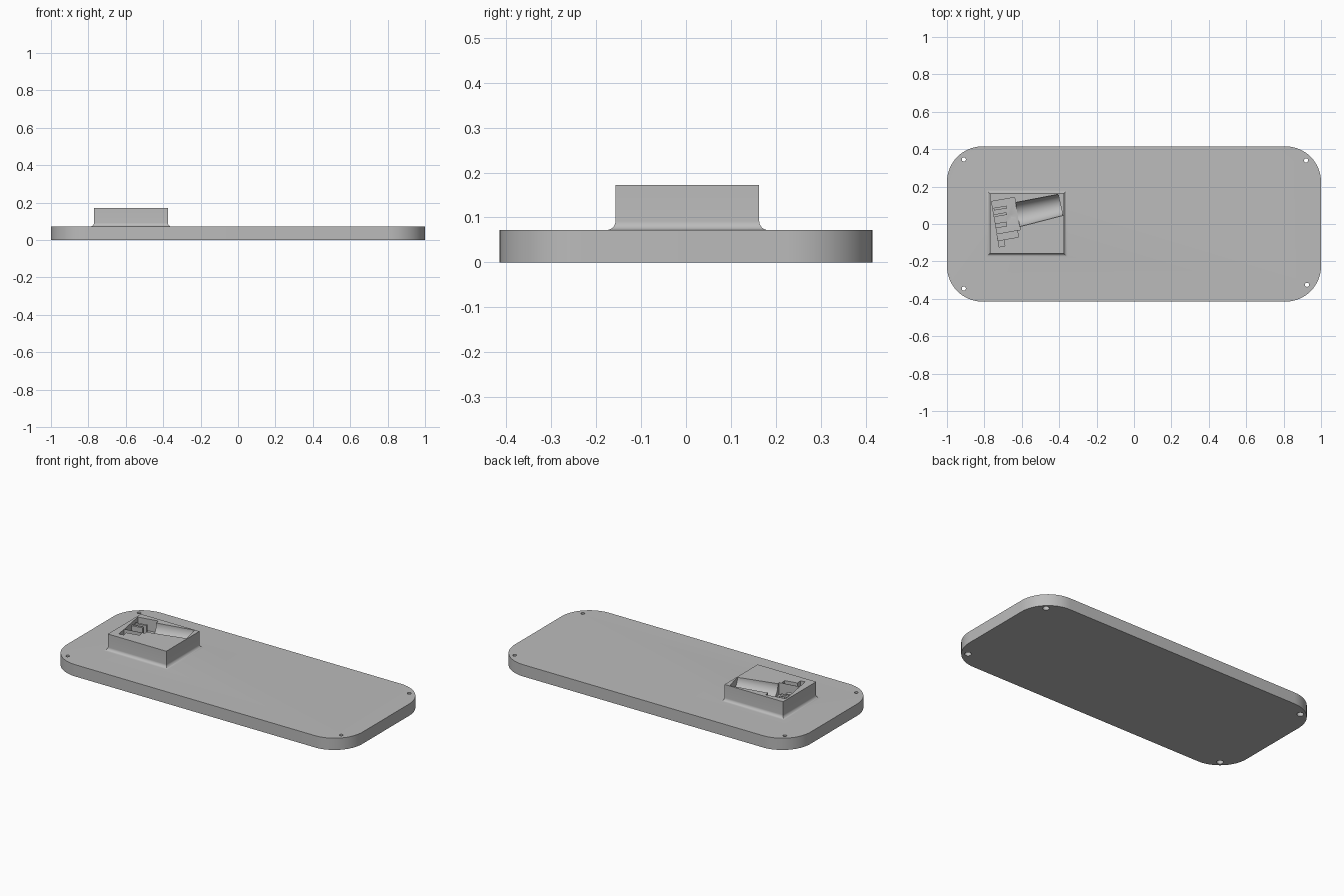
import bpy, bmesh, math
from mathutils import Matrix, Vector

if "Cube" in bpy.data.objects:
    bpy.data.objects.remove(bpy.data.objects["Cube"], do_unlink=True)

PLATE_TOP, BLOCK_TOP = 0.072, 0.172
TILT = math.radians(13)

grey = bpy.data.materials.new("plain grey")
grey.use_nodes = True
grey.diffuse_color = (0.5, 0.5, 0.5, 1)
grey.node_tree.nodes["Principled BSDF"].inputs["Base Color"].default_value = (0.5, 0.5, 0.5, 1)


def make(name, bm):
    bmesh.ops.recalc_face_normals(bm, faces=bm.faces)
    mesh = bpy.data.meshes.new(name)
    bm.to_mesh(mesh)
    bm.free()
    mesh.materials.append(grey)
    obj = bpy.data.objects.new(name, mesh)
    bpy.context.collection.objects.link(obj)
    return obj


def loft(name, rings):
    """Skin a stack of closed rings and cap both ends."""
    bm = bmesh.new()
    loops = [[bm.verts.new(p) for p in ring] for ring in rings]
    n = len(loops[0])
    for a, b in zip(loops, loops[1:]):
        for i in range(n):
            j = (i + 1) % n
            bm.faces.new((a[i], a[j], b[j], b[i]))
    bm.faces.new(loops[0])
    bm.faces.new(loops[-1])
    return make(name, bm)


def tilted_box(name, x, y, length, width, bottom, top, angle=-TILT + math.radians(23)):
    """Box turned to follow the pocket."""
    bm = bmesh.new()
    bmesh.ops.create_cube(bm, size=1, matrix=Matrix.Translation((x, y, (bottom + top) / 2))
                          @ Matrix.Rotation(angle, 4, 'Z')
                          @ Matrix.Diagonal((length, width, top - bottom, 1)))
    return make(name, bm)


def cone(name, start, end, r1, r2, sides=32):
    start, end = Vector(start), Vector(end)
    axis = end - start
    bm = bmesh.new()
    bmesh.ops.create_cone(bm, cap_ends=True, segments=sides, radius1=r1, radius2=r2, depth=axis.length,
                          matrix=Matrix.Translation((start + end) / 2)
                          @ axis.to_track_quat('Z', 'Y').to_matrix().to_4x4())
    return make(name, bm)


def combine(target, other, operation):
    mod = target.modifiers.new(operation, 'BOOLEAN')
    mod.operation, mod.solver, mod.object = operation, 'EXACT', other
    bpy.context.view_layer.objects.active = target
    bpy.ops.object.modifier_apply(modifier=mod.name)
    bpy.data.objects.remove(other, do_unlink=True)


# Rounded base plate
def rounded_outline(hx, hy, r, z, steps=16):
    points = []
    for k, (sx, sy) in enumerate(((1, 1), (-1, 1), (-1, -1), (1, -1))):
        for i in range(steps + 1):
            a = math.pi / 2 * (k + i / steps)
            points.append((sx * (hx - r) + r * math.cos(a), sy * (hy - r) + r * math.sin(a), z))
    return points


plate = loft("base_plate", [rounded_outline(1, 0.415, 0.19, z) for z in (0, PLATE_TOP)])

# Raised block with a concave flare at its foot
flare = 0.02
profile = [(flare, PLATE_TOP - 0.02)]
for i in range(9):
    a = math.pi / 2 * i / 8
    profile.append((flare * (1 - math.sin(a)), PLATE_TOP + flare * (1 - math.cos(a))))
profile.append((0, BLOCK_TOP))
x0, x1, y0, y1 = -0.77, -0.375, -0.157, 0.163
block = loft("raised_block", [[(x0 - d, y0 - d, z), (x1 + d, y0 - d, z),
                               (x1 + d, y1 + d, z), (x0 - d, y1 + d, z)] for d, z in profile])
combine(plate, block, 'UNION')

# Pocket: tapered round trough, square head and small slots
combine(plate, cone("trough_cutter", (-0.66, 0.042, 0.165), (-0.393, 0.102, 0.172), 0.067, 0.058, 48), 'DIFFERENCE')
head = tilted_box("head_cutter", -0.685, 0.045, 0.125, 0.175, 0.1, 0.2)
combine(plate, head, 'DIFFERENCE')
for x, y, l, w, depth in ((-0.675, -0.062, 0.11, 0.035, 0.05),
                          (-0.71, -0.095, 0.03, 0.05, 0.035)):
    combine(plate, tilted_box("slot_cutter", x, y, l, w, BLOCK_TOP - depth, 0.2), 'DIFFERENCE')

# Screw holes, wider at the underside
for x, y in ((-0.91, 0.345), (-0.91, -0.345), (0.92, 0.34), (0.925, -0.325)):
    combine(plate, cone("hole_cutter", (x, y, -0.05), (x, y, 0.1), 0.011, 0.011, 24), 'DIFFERENCE')
    combine(plate, cone("counterbore_cutter", (x, y, -0.05), (x, y, 0.03), 0.019, 0.019, 24), 'DIFFERENCE')

# Small ridges standing inside the pocket
for name, x, y, l, w, top in (("upper_ridge", -0.715, 0.085, 0.07, 0.014, 0.155),
                              ("middle_ridge", -0.715, 0.05, 0.07, 0.014, 0.155),
                              ("lower_ridge", -0.71, -0.005, 0.06, 0.025, 0.14)):
    tilted_box(name, x, y, l, w, 0.095, top)

bpy.ops.object.select_all(action='DESELECT')
plate.select_set(True)
bpy.context.view_layer.objects.active = plate
bpy.ops.object.shade_smooth_by_angle(angle=math.radians(30))
